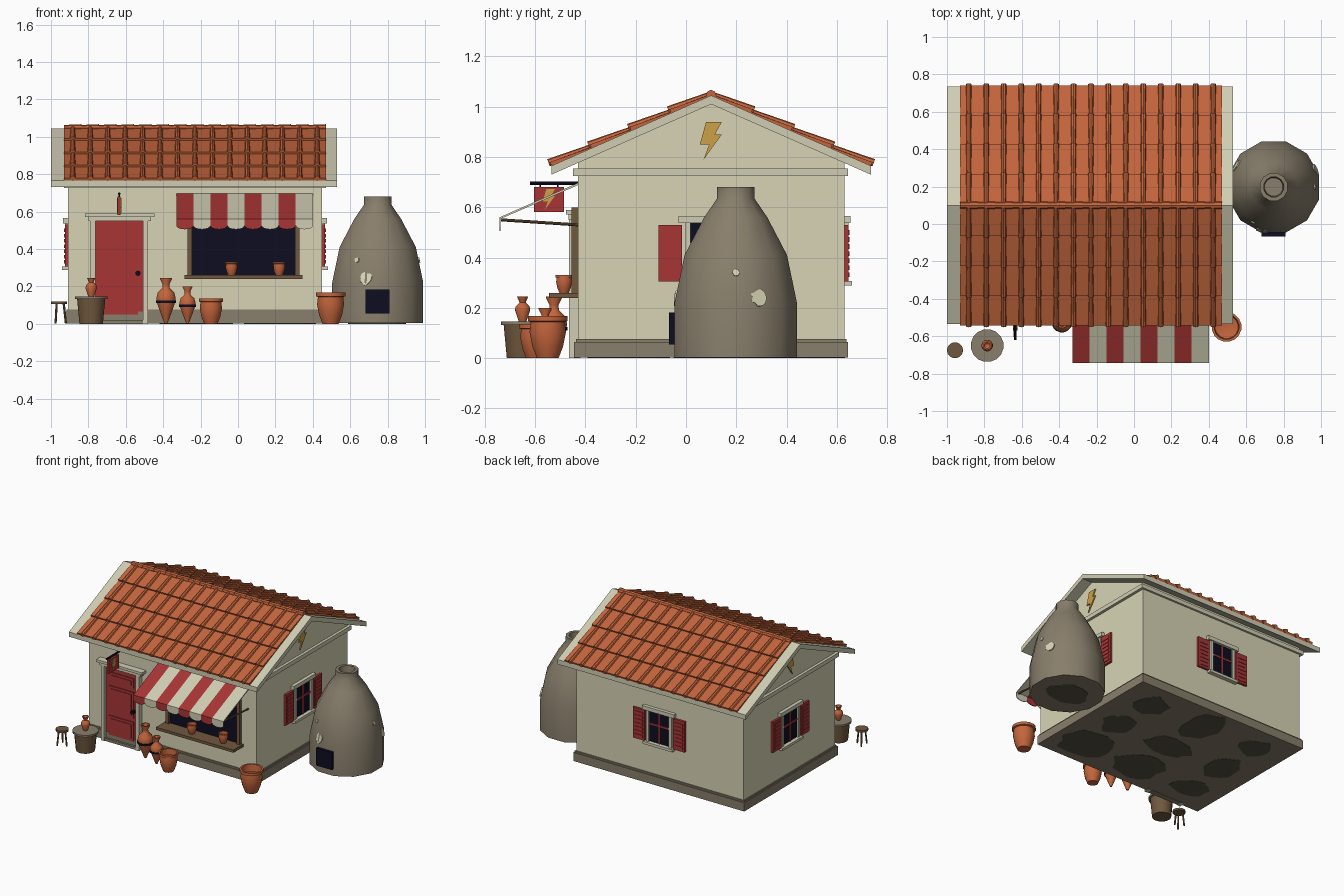
import bpy, bmesh, math, random
from mathutils import Matrix, Vector

if "Cube" in bpy.data.objects:
    bpy.data.objects.remove(bpy.data.objects["Cube"])

random.seed(4)


def material(name, r, g, b):
    lin = [((c / 255 + 0.055) / 1.055) ** 2.4 if c > 10 else c / 3295 for c in (r, g, b)] + [1]
    m = bpy.data.materials.new(name)
    m.use_nodes = True
    m.diffuse_color = lin
    bsdf = m.node_tree.nodes["Principled BSDF"]
    bsdf.inputs["Base Color"].default_value = lin
    bsdf.inputs["Roughness"].default_value = 0.9
    return m


plaster = material("cream plaster", 215, 212, 181)
trim = material("pale trim", 208, 206, 180)
red = material("red paint", 168, 53, 53)
clay = material("terracotta", 196, 101, 60)
stone = material("grey brown stone", 136, 126, 107)
night = material("dark navy", 13, 13, 33)
gold = material("gold", 205, 160, 72)
wood = material("brown wood", 112, 88, 62)
moss = material("dark stone", 84, 80, 66)

# local x, y, z -> world y, z, x   and   local x, y, z -> world x, z, -y
SIDE = Matrix(((0, 0, 1, 0), (1, 0, 0, 0), (0, 1, 0, 0), (0, 0, 0, 1)))
FRONT = Matrix.Rotation(math.pi / 2, 4, "X")


def finish(name, bm, mat, smooth=False):
    bmesh.ops.recalc_face_normals(bm, faces=bm.faces)
    me = bpy.data.meshes.new(name)
    bm.to_mesh(me)
    bm.free()
    me.materials.append(mat)
    if smooth:
        me.shade_smooth()
        me.set_sharp_from_angle(angle=math.radians(42))
    ob = bpy.data.objects.new(name, me)
    bpy.context.collection.objects.link(ob)
    return ob


def box(name, x0, x1, y0, y1, z0, z1, mat, M=Matrix()):
    bm = bmesh.new()
    T = Matrix.Translation(((x0 + x1) / 2, (y0 + y1) / 2, (z0 + z1) / 2))
    bmesh.ops.create_cube(bm, size=1, matrix=M @ T @ Matrix.Diagonal((x1 - x0, y1 - y0, z1 - z0, 1)))
    return finish(name, bm, mat)


def prism(name, pts, lo, hi, mat, M):
    """Outline in the local xy plane, extruded from lo to hi."""
    bm = bmesh.new()
    f = bm.faces.new([bm.verts.new((x, y, lo)) for x, y in pts])
    ext = bmesh.ops.extrude_face_region(bm, geom=[f])["geom"]
    for v in ext:
        if isinstance(v, bmesh.types.BMVert):
            v.co.z = hi
    bm.transform(M)
    return finish(name, bm, mat)


def lathe(name, profile, x, y, z, mat, r=1, h=1, n=16):
    bm = bmesh.new()
    a = math.pi / n
    vs = [bm.verts.new((p * r * math.cos(a), p * r * math.sin(a), q * h)) for p, q in profile]
    es = [bm.edges.new(e) for e in zip(vs, vs[1:])]
    bmesh.ops.spin(bm, geom=vs + es, axis=(0, 0, 1), cent=(0, 0, 0), angle=2 * math.pi, steps=n)
    bmesh.ops.remove_doubles(bm, verts=bm.verts, dist=1e-5)
    bm.transform(Matrix.Translation((x, y, z)))
    return finish(name, bm, mat, True)


def add_rod(bm, a, b, r1, r2, n, M=Matrix()):
    a, b = Vector(a), Vector(b)
    rot = (b - a).to_track_quat("Z", "Y").to_matrix().to_4x4()
    bmesh.ops.create_cone(bm, cap_ends=True, segments=n, radius1=r1, radius2=r2,
                          depth=(b - a).length, matrix=M @ Matrix.Translation((a + b) / 2) @ rot)


def rods(name, pairs, r, mat, n=8):
    bm = bmesh.new()
    for a, b in pairs:
        add_rod(bm, a, b, r, r, n)
    return finish(name, bm, mat, True)


def blob(name, rx, ry, lo, hi, mat, M):
    pts = []
    for i in range(14):
        a, k = i * math.tau / 14, random.uniform(0.8, 1.1)
        pts.append((rx * k * math.cos(a), ry * k * math.sin(a)))
    return prism(name, pts, lo, hi, mat, M)


# House body, plinth and cornice
CX, CY = -0.23, 0.1
prism("walls", [(-0.43, 0.05), (0.63, 0.05), (0.63, 0.79), (CY, 1.025), (-0.43, 0.79)], -0.91, 0.45, plaster, SIDE)
box("plinth", -0.925, 0.465, -0.445, 0.645, 0.002, 0.065, stone)
box("plinth_cap", -0.918, 0.458, -0.438, 0.638, 0.065, 0.076, stone)
box("cornice", -0.93, 0.47, -0.45, 0.645, 0.725, 0.755, trim)
for i in range(9):
    M = Matrix.Translation((CX + (i % 3 - 1) * 0.45, CY + (i // 3 - 1) * 0.34, 0))
    blob("underside_patch", random.uniform(0.12, 0.21), random.uniform(0.1, 0.18), 0, 0.003, moss, M)

# Roof deck and tiles
prism("roof_deck", [(-0.535, 0.765), (CY, 1.045), (0.735, 0.765), (0.735, 0.73), (CY, 1.01), (-0.535, 0.73)],
      -1.0, 0.53, trim, SIDE)
ROWS, COLS, LEN = 4, 15, 0.694
SLOPE = math.atan2(0.28, 0.635)
step, pitch = LEN / ROWS, 1.4 / COLS
saw = [(0, -0.004)]
for k in range(ROWS):
    saw += [(k * step, 0.004), ((k + 1) * step, 0.016)]
saw.append((LEN, -0.004))
for side, turn in (("front", math.pi), ("back", 0)):
    M = Matrix.Translation((CX, CY, 1.045)) @ Matrix.Rotation(turn, 4, "Z") @ Matrix.Rotation(-SLOPE, 4, "X")
    prism(side + "_roof_tiles", saw, -0.7, 0.7, clay, M @ SIDE)
    bm = bmesh.new()
    for c in range(COLS):
        x = (c + 0.5) * pitch - 0.7
        for k in range(ROWS):
            add_rod(bm, (x, k * step, 0.005), (x, (k + 1) * step + 0.006, 0.016), 0.011, 0.015, 8, M)
    finish(side + "_tile_caps", bm, clay, True)
bm = bmesh.new()
for c in range(COLS):
    x = CX - 0.7 + c * pitch
    add_rod(bm, (x, CY, 1.046), (x + pitch, CY, 1.046), 0.017, 0.021, 8)
finish("ridge_tiles", bm, clay, True)

# Lightning emblems on both gables
bolt = [(-0.02, 0.07), (0.043, 0.07), (0.015, 0.02), (0.043, 0.02), (-0.03, -0.08), (-0.008, -0.02), (-0.045, -0.02)]
GABLE = Matrix.Translation((0, CY, 0.87)) @ SIDE
prism("right_gable_bolt", bolt, 0.448, 0.458, gold, GABLE)
prism("left_gable_bolt", bolt, -0.918, -0.908, gold, GABLE)


# Shuttered windows on the sides and back
def window(name, x, y, turn):
    M = Matrix.Translation((x, y, 0)) @ Matrix.Rotation(turn, 4, "Z")
    box(name + "_pane", -0.085, 0.085, -0.006, 0.01, 0.31, 0.54, night, M)
    for s in (-1, 1):
        a, b = sorted((s * 0.082, s * 0.104))
        box(name + "_jamb", a, b, -0.016, 0.01, 0.305, 0.54, trim, M)
        a, b = sorted((s * 0.115, s * 0.21))
        box(name + "_shutter", a, b, -0.016, 0.002, 0.305, 0.53, red, M)
        for i in range(7):
            box(name + "_slat", a + 0.014, b - 0.014, -0.02, 0, 0.322 + i * 0.028, 0.341 + i * 0.028, red, M)
    box(name + "_mullion", -0.006, 0.006, -0.011, 0, 0.31, 0.54, red, M)
    box(name + "_crossbar", -0.083, 0.083, -0.011, 0, 0.435, 0.447, red, M)
    box(name + "_lintel", -0.13, 0.13, -0.025, 0.01, 0.537, 0.565, trim, M)
    box(name + "_sill", -0.12, 0.12, -0.03, 0.01, 0.288, 0.307, trim, M)


window("right_window", 0.45, CY, math.pi / 2)
window("left_window", -0.91, CY, -math.pi / 2)
window("back_window", CX, 0.63, math.pi)

# Front door
box("door", -0.765, -0.505, -0.442, -0.42, 0.02, 0.55, red)
for x0, x1, z0, z1 in ((-0.735, -0.535, 0.44, 0.51), (-0.735, -0.535, 0.22, 0.41), (-0.735, -0.535, 0.05, 0.19)):
    box("door_panel", x0, x1, -0.449, -0.43, z0, z1, red)
    box("door_panel_centre", x0 + 0.018, x1 - 0.018, -0.453, -0.44, z0 + 0.018, z1 - 0.018, red)
rods("door_knob", [((-0.535, -0.44, 0.27), (-0.535, -0.47, 0.27))], 0.014, night)
for x in (-0.79, -0.507):
    box("door_post", x, x + 0.027, -0.465, -0.42, 0, 0.55, trim)
box("door_lintel", -0.8, -0.465, -0.468, -0.42, 0.55, 0.572, trim)
box("door_lintel_cap", -0.818, -0.447, -0.478, -0.42, 0.572, 0.59, trim)
box("door_step", -0.765, -0.505, -0.46, -0.42, 0, 0.02, stone)

# Shop window with counter
box("shop_opening", -0.25, 0.31, -0.437, -0.42, 0.26, 0.58, night)
for x in (-0.27, 0.305):
    box("shop_frame_side", x, x + 0.025, -0.455, -0.42, 0.26, 0.6, wood)
box("shop_frame_top", -0.27, 0.33, -0.455, -0.42, 0.575, 0.6, wood)
box("shop_counter", -0.285, 0.345, -0.545, -0.42, 0.24, 0.26, wood)

# Striped awning with scalloped valance
w = 0.73 / 8
for i in range(8):
    x, mat = -0.33 + i * w, (red, trim)[i % 2]
    prism("awning_stripe", [(-0.43, 0.697), (-0.742, 0.56), (-0.742, 0.552), (-0.43, 0.688)], x, x + w, mat, SIDE)
    arc = [(x + w / 2 + w / 2 * math.cos(t * math.pi / 8), 0.525 - 0.02 * math.sin(t * math.pi / 8)) for t in range(9)]
    prism("awning_valance", [(x, 0.557), (x + w, 0.557)] + arc, 0.737, 0.742, mat, FRONT)
rods("awning_arms", [((x, -0.43, 0.53), (x, -0.735, 0.55)) for x in (-0.315, 0.385)], 0.006, wood)

# Hanging sign
box("sign_board", -0.643, -0.627, -0.605, -0.485, 0.582, 0.68, red)
rods("sign_bracket", [((-0.635, -0.42, 0.695), (-0.635, -0.62, 0.695))], 0.007, night)
rods("sign_hooks", [((-0.635, y, 0.675), (-0.635, y, 0.695)) for y in (-0.58, -0.51)], 0.003, night)
SIGN = Matrix.Translation((-0.635, -0.545, 0.634)) @ SIDE
prism("sign_bolt", [(x * 0.55, y * 0.55) for x, y in bolt], -0.011, 0.011, gold, SIGN)

# Kiln
KX, KY = 0.747, 0.198
lathe("kiln", [(0, 0.003), (0.252, 0.003), (0.252, 0.22), (0.211, 0.41), (0.13, 0.56), (0.077, 0.635),
               (0.077, 0.68), (0.055, 0.68), (0.05, 0.62), (0, 0.62)], KX, KY, 0, stone, n=12)
box("kiln_mouth", 0.682, 0.81, -0.068, 0.02, 0.055, 0.182, night)
blob("kiln_underside_patch", 0.16, 0.11, 0, 0.004, moss, Matrix.Translation((KX, KY, 0)))
for ang, z, size, dist in ((-105, 0.24, 0.034, 0.239), (22, 0.24, 0.034, 0.239), (0, 0.34, 0.015, 0.218),
                           (-120, 0.34, 0.014, 0.218), (150, 0.3, 0.03, 0.227)):
    M = (Matrix.Translation((KX, KY, z)) @ Matrix.Rotation(math.radians(ang), 4, "Z")
         @ Matrix.Translation((dist, 0, 0)) @ Matrix.Rotation(math.radians(-12), 4, "Y") @ SIDE)
    blob("kiln_plaster_patch", size, size, -0.002, 0.007, plaster, M)

# Clay pots and amphorae
POT = [(0, 0), (0.55, 0), (0.78, 0.28), (0.92, 0.62), (0.86, 0.86), (1, 0.88), (1, 1), (0.84, 1), (0.78, 0.7), (0, 0.6)]
AMPHORA = [(0, 0), (0.16, 0.01), (0.5, 0.2), (0.92, 0.45), (1, 0.56), (0.85, 0.68), (0.38, 0.78), (0.34, 0.86),
           (0.6, 0.97), (0.6, 1), (0.42, 1), (0.25, 0.85), (0, 0.85)]
for x, y, z, r, h in ((0.495, -0.55, 0, 0.08, 0.167), (-0.145, -0.6, 0, 0.066, 0.135),
                      (-0.035, -0.485, 0.26, 0.035, 0.07), (0.22, -0.485, 0.26, 0.035, 0.07)):
    lathe("clay_pot", POT, x, y, z, clay, r, h)
RING = [(0.96, -0.007), (1.04, -0.007), (1.04, 0.007), (0.96, 0.007), (0.96, -0.007)]
for x, y, r, h in ((-0.385, -0.525, 0.053, 0.245), (-0.27, -0.56, 0.044, 0.2)):
    lathe("amphora", AMPHORA, x, y, 0, clay, r, h)
    lathe("amphora_band", RING, x, y, h * 0.48, night, r)

# Tub with lid and small vase, and a stool
TX, TY = -0.785, -0.65
lathe("tub", [(0, 0), (0.064, 0), (0.077, 0.135), (0, 0.135)], TX, TY, 0, wood)
lathe("tub_lid", [(0, 0.132), (0.088, 0.132), (0.088, 0.146), (0, 0.146)], TX, TY, 0, stone)
lathe("small_vase", [(0, 0), (0.5, 0), (1, 0.45), (0.9, 0.6), (0.4, 0.75), (0.75, 1), (0.5, 1), (0, 0.8)],
      TX, TY, 0.146, clay, 0.031, 0.1)
SX, SY = -0.957, -0.675
lathe("stool_seat", [(0, 0.105), (0.043, 0.105), (0.043, 0.12), (0, 0.12)], SX, SY, 0, wood)
legs = [(math.cos(t * math.tau / 3), math.sin(t * math.tau / 3)) for t in range(3)]
rods("stool_legs", [((SX + 0.037 * c, SY + 0.037 * s, 0.001), (SX + 0.025 * c, SY + 0.025 * s, 0.11)) for c, s in legs], 0.006, wood)
